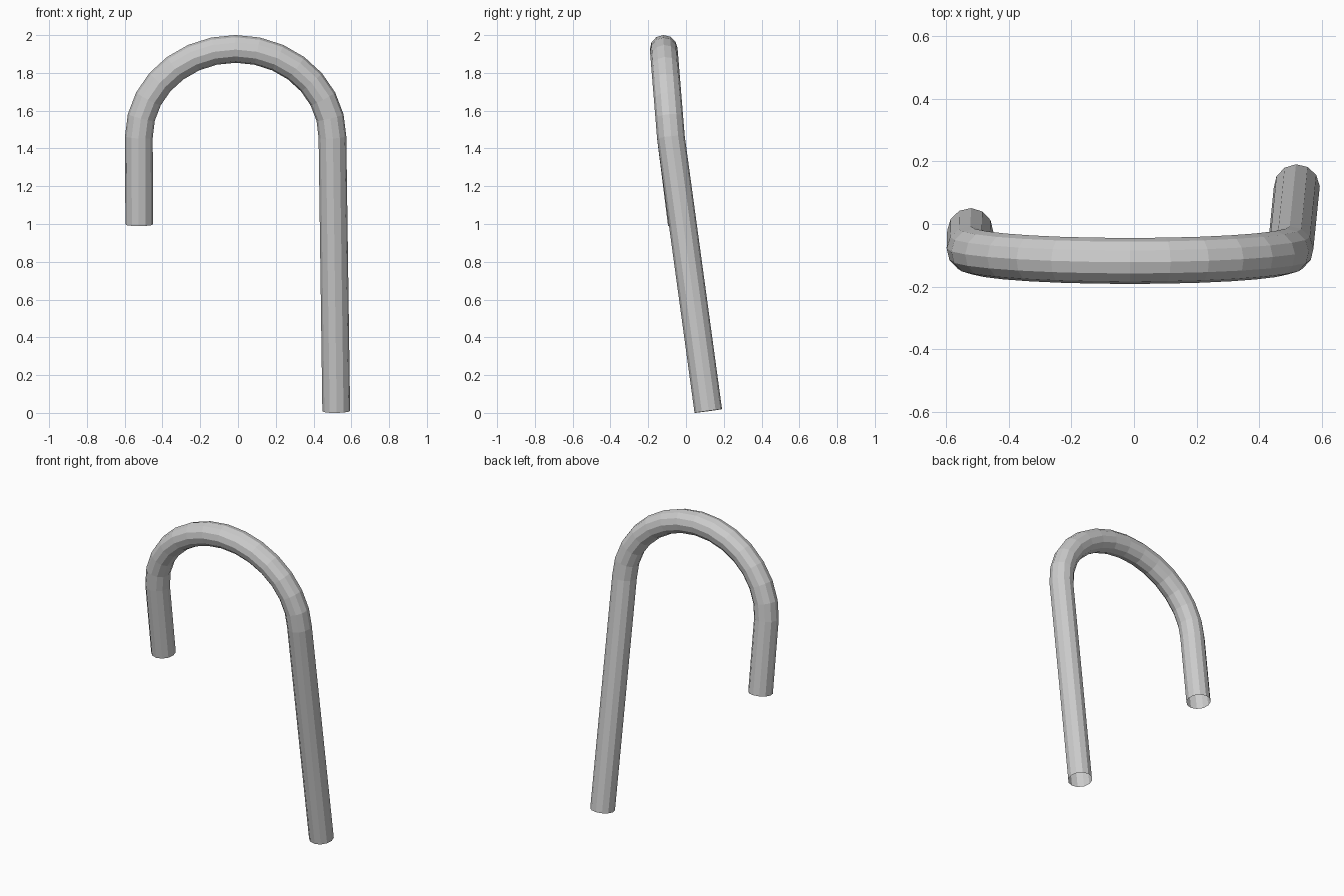
import bpy
import math

if "Cube" in bpy.data.objects:
    bpy.data.objects.remove(bpy.data.objects["Cube"])

R = 0.0735        # tube radius
STEPS = 14        # segments in the bend


def bend_point(i):
    """Point on the half-ellipse joining the short leg to the long leg."""
    t = math.pi * (1 - i / STEPS)
    s = math.sin(t)
    return (-0.0125 + 0.5125 * math.cos(t), -0.08 - 0.038 * s, 1.46 + 0.467 * s)


# Centre line: short leg end, bend, long leg foot
path = [(-0.523, -0.022, 0.998)]
path += [bend_point(i) for i in range(STEPS + 1)]
path += [(0.52, 0.118, 0.0097)]

# Open-ended 12-sided tube swept along the centre line
curve = bpy.data.curves.new("hooked_tube", 'CURVE')
curve.dimensions = '3D'
curve.bevel_depth = R
curve.bevel_resolution = 4
curve.use_fill_caps = False
spline = curve.splines.new('POLY')
spline.points.add(len(path) - 1)
for p, co in zip(spline.points, path):
    p.co = (*co, 1)
spline.use_smooth = False

tube = bpy.data.objects.new("hooked_tube", curve)
bpy.context.collection.objects.link(tube)

# Turn the sweep into a flat-shaded mesh
bpy.context.view_layer.objects.active = tube
tube.select_set(True)
bpy.ops.object.convert(target='MESH')
bpy.ops.object.shade_flat()
